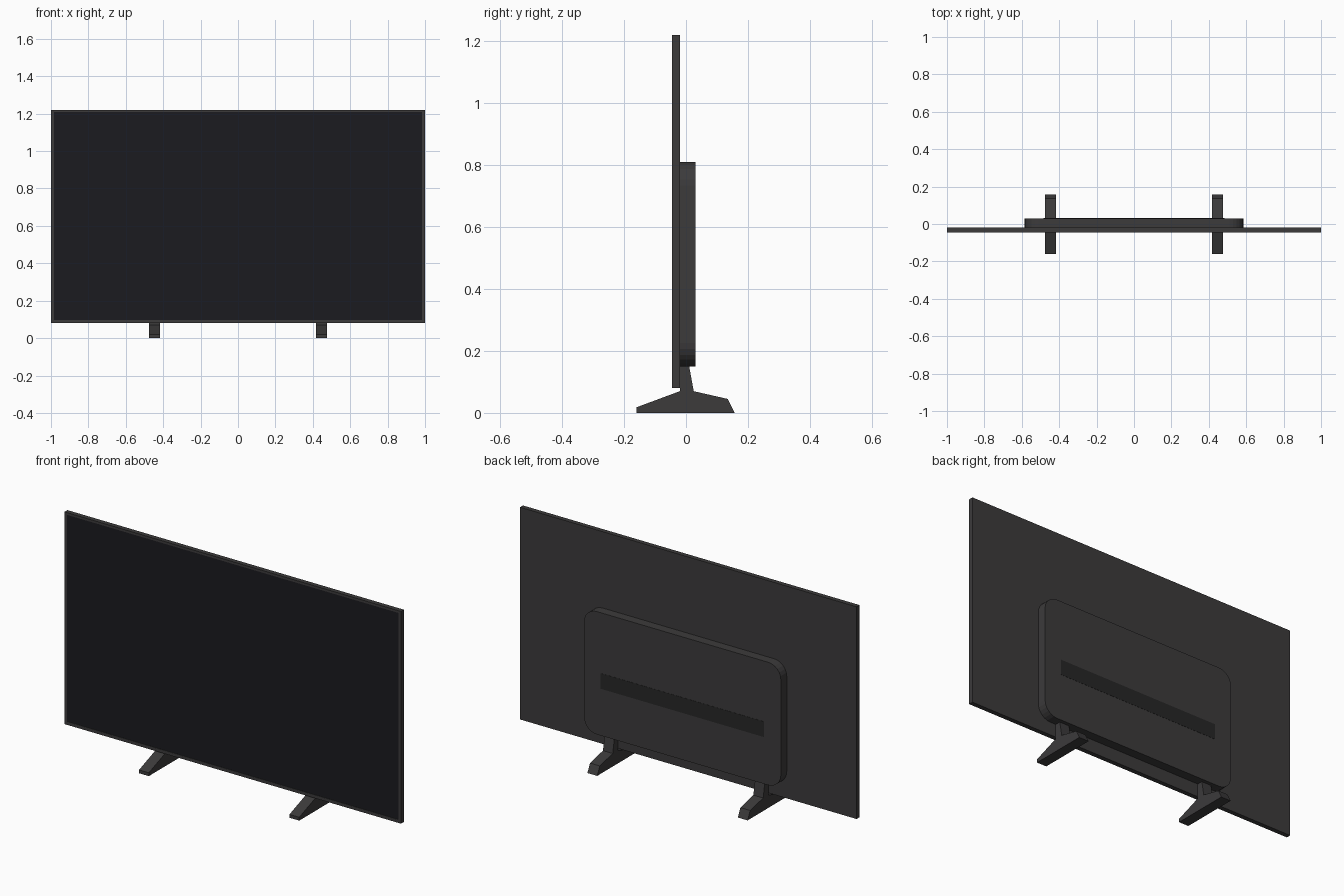
import bpy, bmesh, math

if "Cube" in bpy.data.objects:
    bpy.data.objects.remove(bpy.data.objects["Cube"])


def material(name, color):
    m = bpy.data.materials.new(name)
    m.diffuse_color = (*color, 1)
    m.use_nodes = True
    m.node_tree.nodes["Principled BSDF"].inputs["Base Color"].default_value = m.diffuse_color
    return m


BODY = material("dark_plastic", (0.045, 0.043, 0.044))
SCREEN = material("screen_glass", (0.011, 0.011, 0.014))
STRIP = material("port_strip", (0.02, 0.02, 0.02))


def finish(bm, name, mat):
    bmesh.ops.recalc_face_normals(bm, faces=bm.faces)
    me = bpy.data.meshes.new(name)
    bm.to_mesh(me)
    bm.free()
    me.materials.append(mat)
    ob = bpy.data.objects.new(name, me)
    bpy.context.collection.objects.link(ob)
    return ob


def prism(name, points, offset, mat):
    """Extrude a closed 3D outline along an offset vector."""
    bm = bmesh.new()
    face = bm.faces.new([bm.verts.new(p) for p in points])
    new = bmesh.ops.extrude_face_region(bm, geom=[face])["geom"]
    bmesh.ops.translate(bm, vec=offset,
                        verts=[v for v in new if isinstance(v, bmesh.types.BMVert)])
    if face.is_valid and len(bm.faces) == len(points) + 1:
        bm.faces.new([v for v in face.verts])
    return finish(bm, name, mat)


def rect(x, z0, z1, y, r=0, seg=6):
    """Rectangle outline in the xz plane, optionally with round corners."""
    if not r:
        return [(-x, y, z0), (x, y, z0), (x, y, z1), (-x, y, z1)]
    pts = []
    for k, (cx, cz) in enumerate([(x - r, z1 - r), (r - x, z1 - r),
                                  (r - x, z0 + r), (x - r, z0 + r)]):
        for i in range(seg + 1):
            a = math.pi / 2 * (k + i / seg)
            pts.append((cx + r * math.cos(a), y, cz + r * math.sin(a)))
    return pts


# Display panel with thin bezel and slightly recessed glass
bm = bmesh.new()
panel_front = [bm.verts.new(p) for p in rect(1, 0.08, 1.22, -0.045)]
inner_front = [bm.verts.new(p) for p in rect(0.985, 0.097, 1.208, -0.045)]
inner_deep = [bm.verts.new(p) for p in rect(0.985, 0.097, 1.208, -0.043)]
panel_back = [bm.verts.new(p) for p in rect(1, 0.08, 1.22, -0.02)]
loops = [panel_back, panel_front, inner_front, inner_deep]
for a, b in zip(loops, loops[1:]):
    for i in range(4):
        j = (i + 1) % 4
        bm.faces.new((a[i], a[j], b[j], b[i]))
bm.faces.new(panel_back)
glass = bm.faces.new(inner_deep)
glass.material_index = 1
panel = finish(bm, "display_panel", BODY)
panel.data.materials.append(SCREEN)

# Rounded electronics housing on the back and its dark port strip
prism("rear_housing", rect(0.585, 0.15, 0.81, -0.02, 0.075), (0, 0.05, 0), BODY)
prism("port_strip", rect(0.485, 0.402, 0.485, 0.028), (0, 0.003, 0), STRIP)

# Two feet, each a side profile with a neck reaching up into the housing
PROFILE = [(-0.16, 0), (0.157, 0), (0.135, 0.045), (0.025, 0.07),
           (0.005, 0.18), (-0.02, 0.18), (-0.02, 0.07), (-0.16, 0.018)]
for name, cx in (("left_foot", -0.447), ("right_foot", 0.447)):
    prism(name, [(cx - 0.029, y, z) for y, z in PROFILE], (0.058, 0, 0), BODY)
